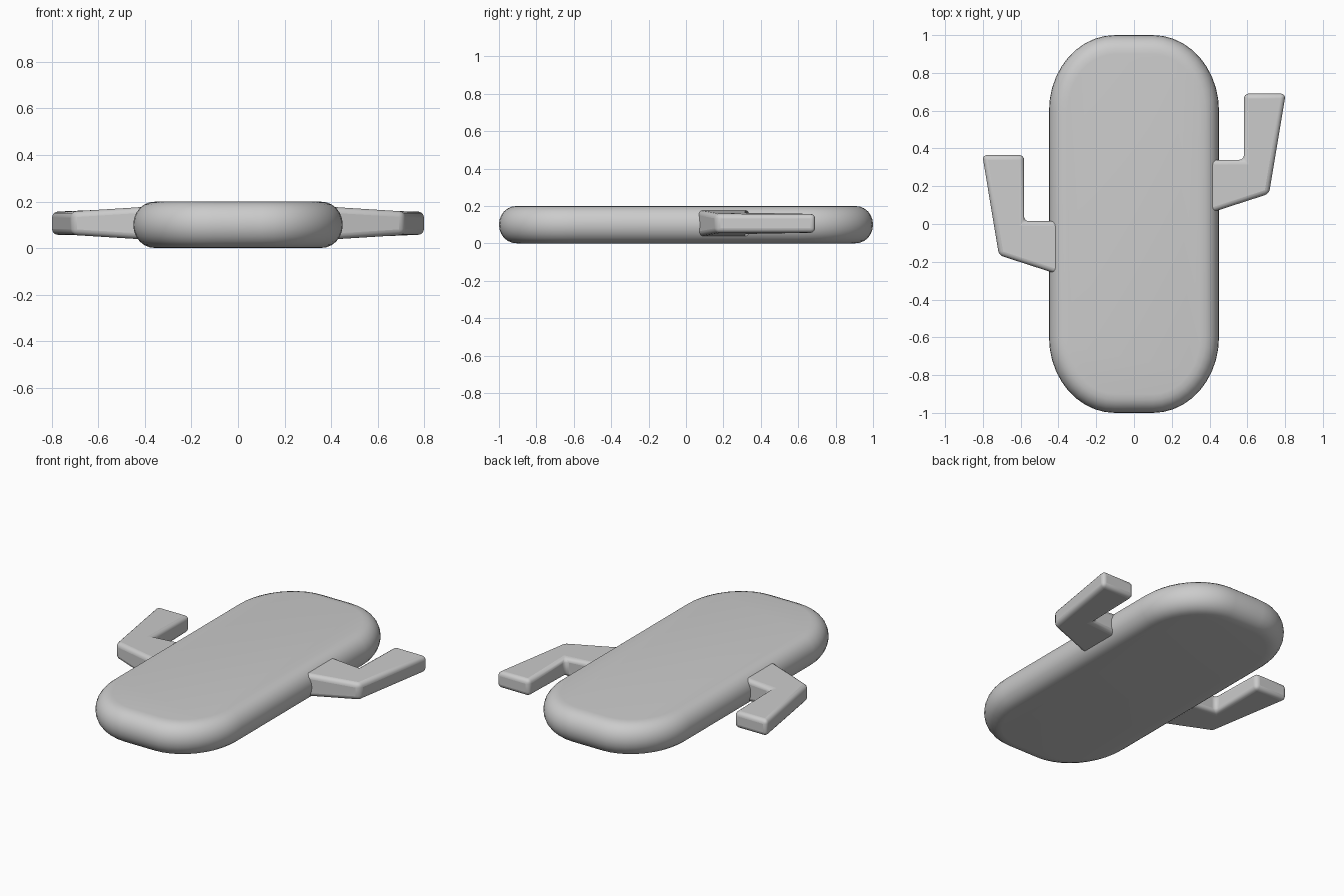
import bpy, bmesh, math

cube = bpy.data.objects.get("Cube")
if cube:
    bpy.data.objects.remove(cube, do_unlink=True)

grey = bpy.data.materials.new("plain grey")
grey.use_nodes = True
colour = (0.6, 0.6, 0.6, 1)
grey.diffuse_color = colour
grey.node_tree.nodes["Principled BSDF"].inputs["Base Color"].default_value = colour


def finish(name, bm):
    bmesh.ops.recalc_face_normals(bm, faces=bm.faces[:])
    mesh = bpy.data.meshes.new(name)
    bm.to_mesh(mesh)
    bm.free()
    obj = bpy.data.objects.new(name, mesh)
    bpy.context.collection.objects.link(obj)
    mesh.materials.append(grey)
    return obj


def smooth(obj):
    bpy.ops.object.select_all(action='DESELECT')
    obj.select_set(True)
    bpy.context.view_layer.objects.active = obj
    bpy.ops.object.shade_smooth_by_angle(angle=math.radians(50))


def body_ring(bm, inset, z, steps=10):
    # Rounded rectangle, pulled in by the inset
    ring = []
    for quarter in range(4):
        sx = (1, -1, -1, 1)[quarter]
        sy = (1, 1, -1, -1)[quarter]
        for i in range(steps + 1):
            a = math.pi / 2 * (quarter + i / steps)
            x = sx * 0.1 + (0.35 - inset) * math.cos(a)
            y = sy * 0.6 + (0.4 - inset) * math.sin(a)
            ring.append(bm.verts.new((x, y, z)))
    return ring


def build_trunk():
    # Flat slab with a fully rounded rim
    bm = bmesh.new()
    rim, half, levels = 0.1, 0.1, 12
    rings = []
    for i in range(levels + 1):
        a = math.pi * (i / levels - 0.5)
        inset = rim * (1 - math.cos(a) ** 0.9) if 0 < i < levels else rim
        rings.append(body_ring(bm, inset, half + half * math.sin(a)))
    for low, high in zip(rings, rings[1:]):
        for i in range(len(low)):
            j = (i + 1) % len(low)
            bm.faces.new((low[i], low[j], high[j], high[i]))
    bm.faces.new(rings[0])
    bm.faces.new(rings[-1])
    smooth(finish("trunk", bm))


def build_arm(name, side, shift):
    # Bent arm, thicker where it meets the trunk
    outline = [(0.36, 0.045), (0.715, 0.16), (0.803, 0.69),
               (0.582, 0.69), (0.582, 0.34), (0.36, 0.34)]
    bm = bmesh.new()
    layers = []
    for sign in (-1, 1):
        layer = []
        for x, y in outline:
            half = 0.05 + 0.02 * max(0, (0.7 - x) / 0.3) * (y < 0.5)
            layer.append(bm.verts.new((side * x, y + shift, 0.107 + sign * half)))
        layers.append(layer)
        bm.faces.new(layer)
    for i in range(len(outline)):
        j = (i + 1) % len(outline)
        bm.faces.new((layers[0][i], layers[0][j], layers[1][j], layers[1][i]))
    arm = finish(name, bm)
    bevel = arm.modifiers.new("soft edges", 'BEVEL')
    bevel.width = 0.025
    bevel.segments = 4
    bevel.limit_method = 'NONE'
    smooth(arm)


build_trunk()
build_arm("left_arm", 1, 0)
build_arm("right_arm", -1, -0.325)
